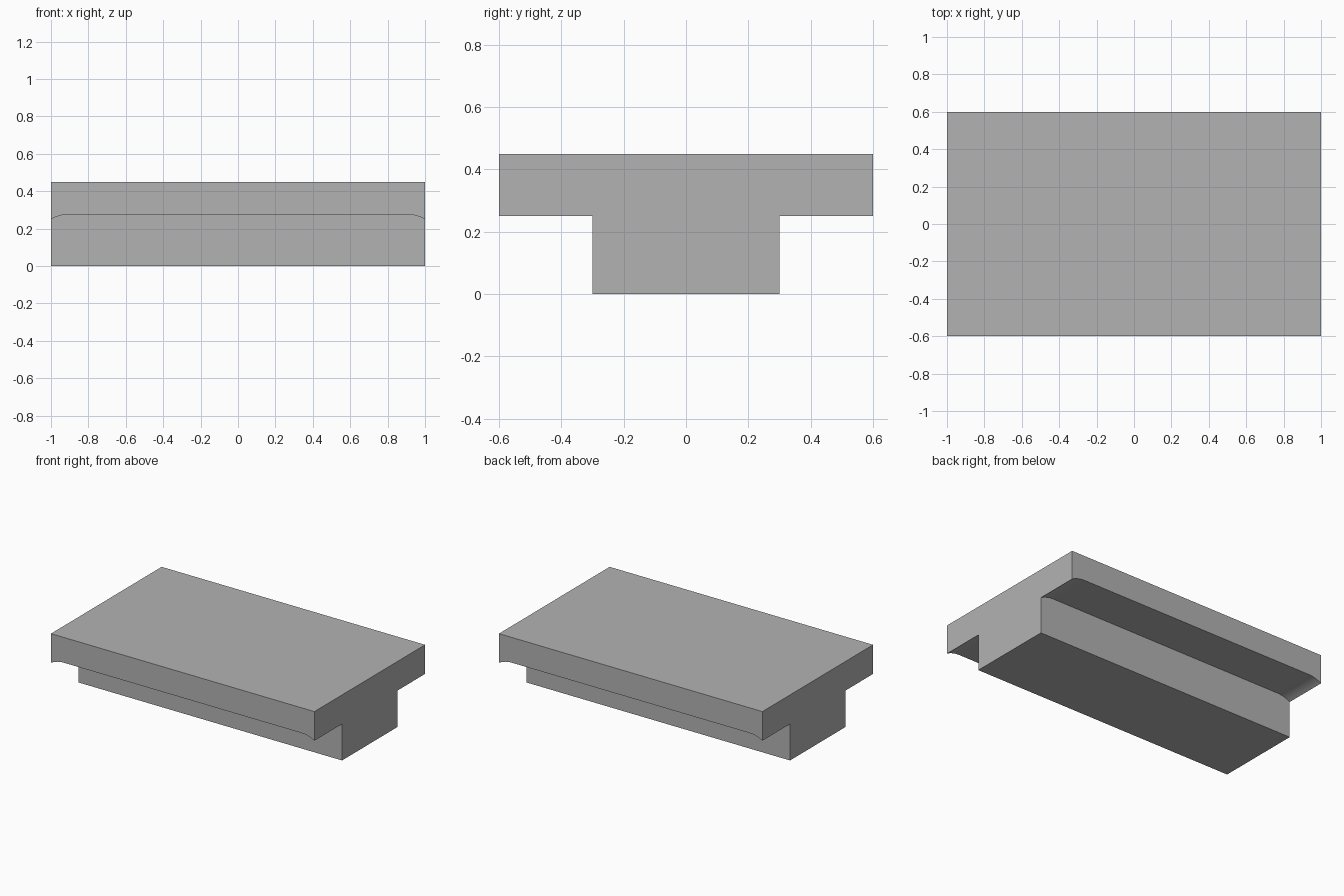
import bpy, bmesh
from math import asin, cos, sin
from mathutils import Vector

cube = bpy.data.objects.get("Cube")
if cube:
    bpy.data.objects.remove(cube, do_unlink=True)

LENGTH, WIDTH, HEIGHT = 2.0, 1.2, 0.45
STEM_HALF = 0.3
LIP_Z, RADIUS, RUN = 0.25, 0.2, 0.1

grey = bpy.data.materials.new("plain_grey")
grey.use_nodes = True
colour = (0.45, 0.45, 0.45, 1)
grey.diffuse_color = colour
grey.node_tree.nodes["Principled BSDF"].inputs["Base Color"].default_value = colour


def prism(name, profile, y0, y1):
    """Extrude a closed x-z profile along y."""
    bm = bmesh.new()
    face = bm.faces.new([bm.verts.new((x, y0, z)) for x, z in profile])
    grown = bmesh.ops.extrude_face_region(bm, geom=[face])["geom"]
    bmesh.ops.translate(bm, vec=Vector((0, y1 - y0, 0)),
                        verts=[v for v in grown if isinstance(v, bmesh.types.BMVert)])
    bmesh.ops.recalc_face_normals(bm, faces=bm.faces)
    mesh = bpy.data.meshes.new(name)
    bm.to_mesh(mesh)
    bm.free()
    mesh.materials.append(grey)
    obj = bpy.data.objects.new(name, mesh)
    bpy.context.collection.objects.link(obj)
    return obj


# Solid block with the full outer size
h = LENGTH / 2
block = prism("t_block", [(-h, 0), (h, 0), (h, HEIGHT), (-h, HEIGHT)],
              -WIDTH / 2, WIDTH / 2)

# Undercut profile: flat ceiling, rounded down towards each end
steps, sweep = 12, asin(RUN / RADIUS)
ceiling = LIP_Z + RADIUS * (1 - cos(sweep))
arc = [(h - RUN + RADIUS * sin(sweep * i / steps),
        ceiling - RADIUS * (1 - cos(sweep * i / steps))) for i in range(steps + 1)]
right = arc + [(h + 0.1, LIP_Z), (h + 0.1, -0.1)]
profile = right + [(-x, z) for x, z in reversed(right)]

# Cut both long sides, leaving the central stem
for side in (-1, 1):
    ys = sorted((side * STEM_HALF, side * WIDTH))
    cutter = prism("undercut_cutter", profile, *ys)
    cutter.hide_render = True
    cut = block.modifiers.new("undercut", "BOOLEAN")
    cut.operation, cut.solver, cut.object = "DIFFERENCE", "EXACT", cutter
    bpy.ops.object.select_all(action="DESELECT")
    block.select_set(True)
    bpy.context.view_layer.objects.active = block
    bpy.ops.object.modifier_apply(modifier=cut.name)
    bpy.data.objects.remove(cutter, do_unlink=True)

# Smooth arcs, crisp edges (the arc meets the end face at a sharp angle)
bpy.ops.object.shade_smooth_by_angle(angle=0.5)
